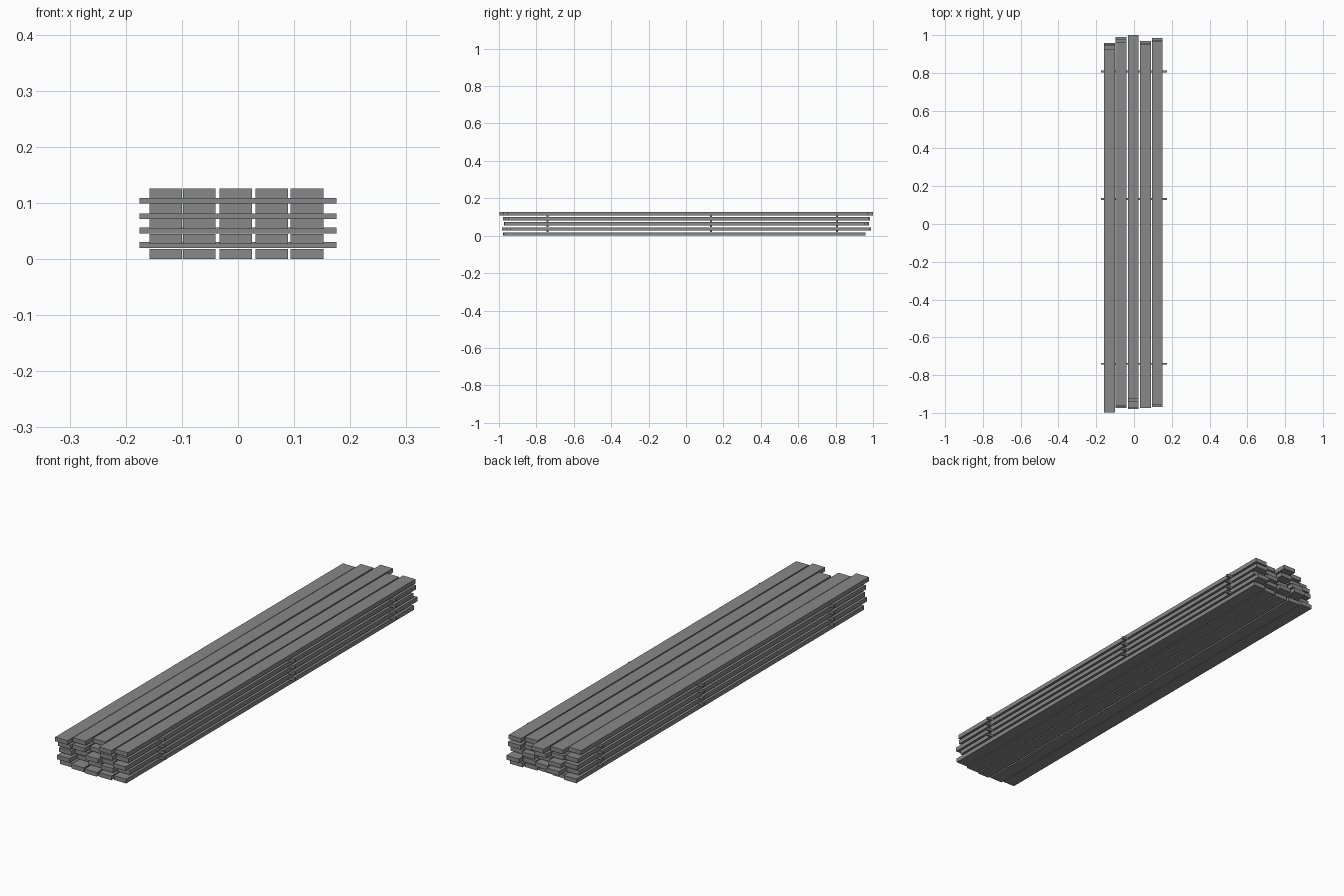
import bpy

if "Cube" in bpy.data.objects:
    bpy.data.objects.remove(bpy.data.objects["Cube"], do_unlink=True)

# Single weathered grey for all the timber
grey = bpy.data.materials.new("timber grey")
grey.use_nodes = True
colour = (0.25, 0.25, 0.25, 1)
grey.diffuse_color = colour
bsdf = next(n for n in grey.node_tree.nodes if n.type == 'BSDF_PRINCIPLED')
bsdf.inputs["Base Color"].default_value = colour
bsdf.inputs["Roughness"].default_value = 0.9


def box(name, centre, size):
    bpy.ops.mesh.primitive_cube_add(size=1, location=centre)
    ob = bpy.context.object
    ob.name = name
    ob.scale = size
    bpy.ops.object.transform_apply(location=False, rotation=False, scale=True)
    ob.data.materials.append(grey)


WIDTH, LENGTH, THICK, PITCH = 0.058, 1.925, 0.018, 0.027
columns = [-0.129, -0.069, -0.004, 0.06, 0.123]

# Uneven lengthwise shift of each plank, bottom layer first
shifts = [
    [-0.003, -0.012, -0.017, -0.012, -0.003],
    [-0.022, 0.027, 0.01, 0.0, 0.022],
    [-0.01, 0.015, -0.01, 0.007, -0.007],
    [-0.015, -0.005, 0.02, -0.005, 0.012],
    [-0.035, 0.0, 0.038, -0.012, 0.007],
]
for layer, row in enumerate(shifts):
    for col, (x, shift) in enumerate(zip(columns, row)):
        box(f"plank_{layer + 1}_{col + 1}",
            (x, shift, layer * PITCH + THICK / 2), (WIDTH, LENGTH, THICK))

# Thin spacer sticks between the layers
for layer, z in enumerate([0.025, 0.051, 0.0765, 0.104]):
    for n, y in enumerate([-0.74, 0.133, 0.808]):
        box(f"spacer_stick_{layer + 1}_{n + 1}", (0, y, z), (0.351, 0.01, 0.01))
